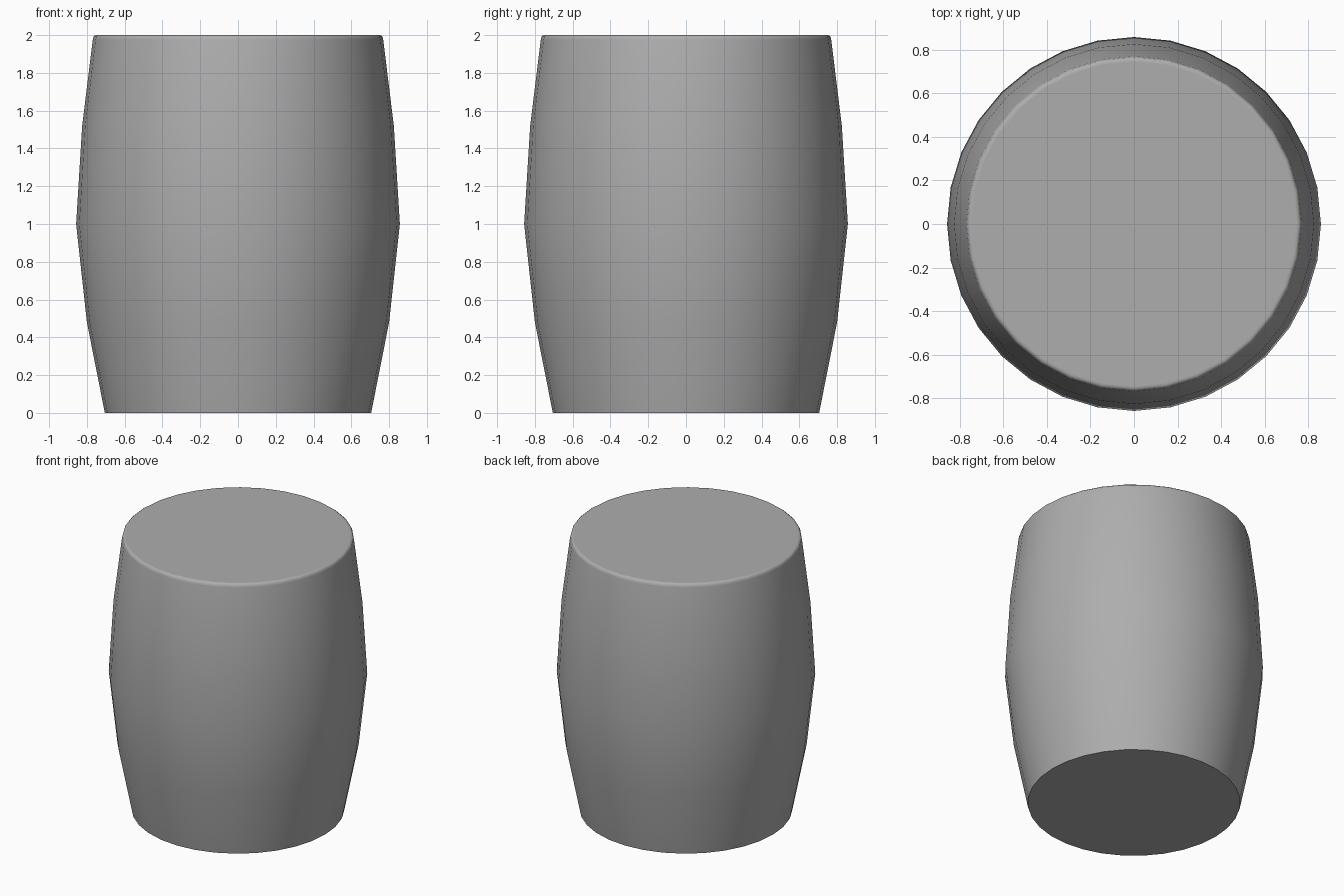
import bpy, bmesh, math

if "Cube" in bpy.data.objects:
    bpy.data.objects.remove(bpy.data.objects["Cube"])

SIDES = 32
# Barrel profile: (radius, height), with a small rounded rim at the top
PROFILE = [(0.705, 0.0), (0.80, 0.48), (0.857, 1.0), (0.825, 1.52),
           (0.769, 1.975), (0.765, 1.992), (0.754, 2.0), (0.744, 2.0)]


def ring(bm, radius, z):
    step = 2 * math.pi / SIDES
    return [bm.verts.new((radius * math.cos(i * step), radius * math.sin(i * step), z))
            for i in range(SIDES)]


# Barrel body: stacked rings joined by quads, closed at both ends
bm = bmesh.new()
rings = [ring(bm, r, z) for r, z in PROFILE]
for low, high in zip(rings, rings[1:]):
    for i in range(SIDES):
        j = (i + 1) % SIDES
        bm.faces.new((low[i], low[j], high[j], high[i]))
bm.faces.new(rings[0][::-1])
bm.faces.new(rings[-1])

mesh = bpy.data.meshes.new("barrel_body")
bm.to_mesh(mesh)
bm.free()
barrel = bpy.data.objects.new("barrel_body", mesh)
bpy.context.collection.objects.link(barrel)

# Dark grey surface
grey = bpy.data.materials.new("dark_grey")
grey.diffuse_color = (0.42, 0.42, 0.42, 1.0)
grey.use_nodes = True
grey.node_tree.nodes["Principled BSDF"].inputs["Base Color"].default_value = grey.diffuse_color
mesh.materials.append(grey)

# Smooth sides, sharp base edge
bpy.context.view_layer.objects.active = barrel
barrel.select_set(True)
bpy.ops.object.shade_smooth_by_angle(angle=math.radians(50))
